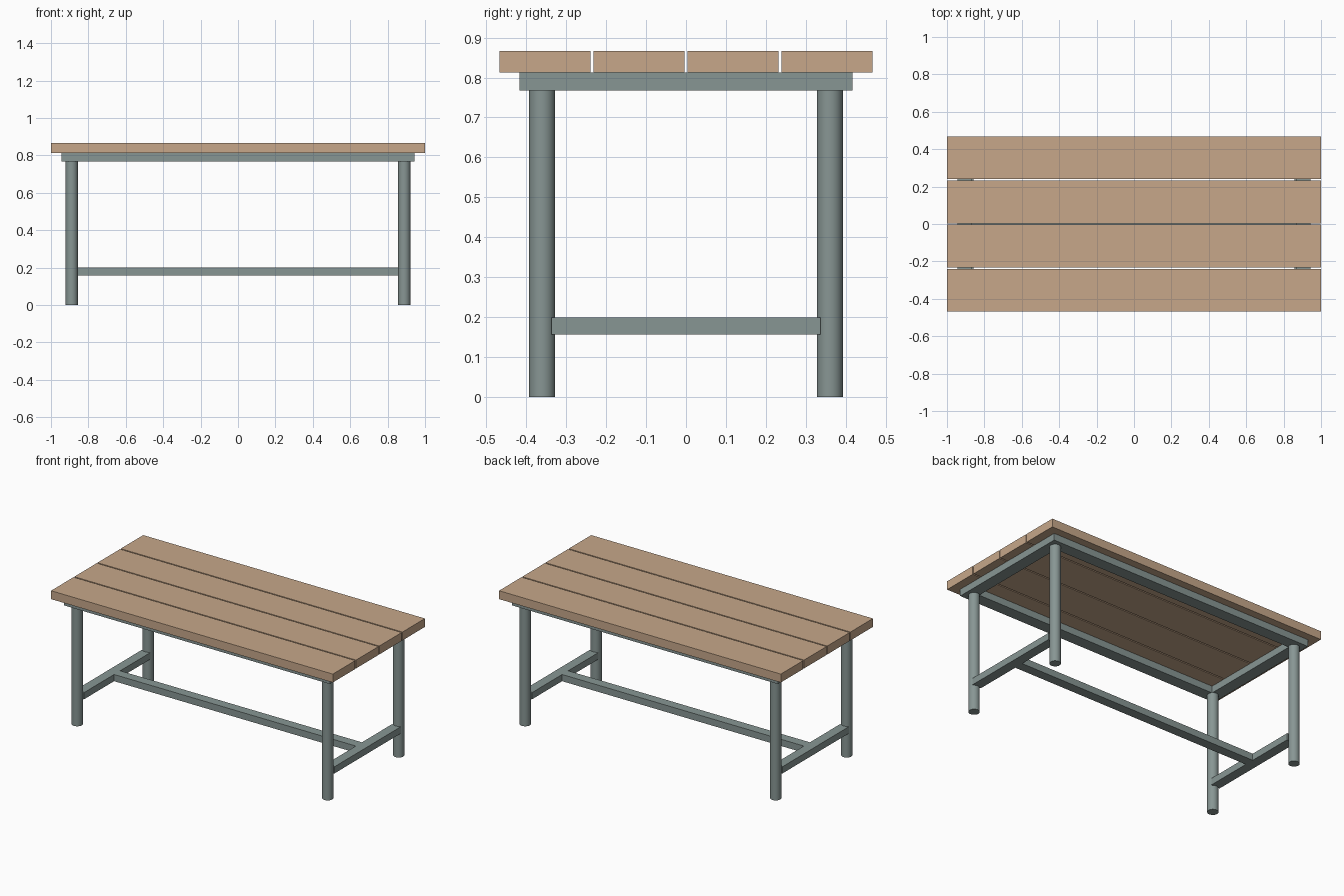
import bpy, bmesh, math

if "Cube" in bpy.data.objects:
    bpy.data.objects.remove(bpy.data.objects["Cube"])


def material(name, rgb):
    m = bpy.data.materials.new(name)
    m.diffuse_color = (*rgb, 1.0)
    m.use_nodes = True
    m.node_tree.nodes["Principled BSDF"].inputs["Base Color"].default_value = m.diffuse_color
    return m


WOOD = material("light wood", (0.57, 0.39, 0.255))
METAL = material("grey green metal", (0.245, 0.305, 0.295))


def box(name, x0, x1, y0, y1, z0, z1, mat):
    bpy.ops.mesh.primitive_cube_add(size=1)
    ob = bpy.context.object
    ob.name = name
    for v in ob.data.vertices:
        v.co = ((x0 + x1) / 2 + v.co.x * (x1 - x0),
                (y0 + y1) / 2 + v.co.y * (y1 - y0),
                (z0 + z1) / 2 + v.co.z * (z1 - z0))
    ob.data.materials.append(mat)
    return ob


FRAME_Z, TOP_Z, HEIGHT = 0.768, 0.812, 0.866
LEG_X, LEG_Y, LEG_R = 0.889, 0.36, 0.0325

# tabletop planks with narrow gaps
pitch, width = 0.2355, 0.2275
for i in range(4):
    yc = (i - 1.5) * pitch
    box(f"plank_{i + 1}", -1, 1, yc - width / 2, yc + width / 2, TOP_Z, HEIGHT, WOOD)

# rectangular frame under the top, swept as one mitred ring
bm = bmesh.new()
rings = []
for hx, hy, z in ((0.944, 0.417, FRAME_Z), (0.944, 0.417, TOP_Z),
                  (0.867, 0.34, TOP_Z), (0.867, 0.34, FRAME_Z)):
    rings.append([bm.verts.new((sx * hx, sy * hy, z))
                  for sx, sy in ((-1, -1), (1, -1), (1, 1), (-1, 1))])
for a in range(4):
    r, s = rings[a], rings[(a + 1) % 4]
    for k in range(4):
        n = (k + 1) % 4
        bm.faces.new((r[k], r[n], s[n], s[k]))
bmesh.ops.recalc_face_normals(bm, faces=bm.faces[:])
me = bpy.data.meshes.new("top_frame")
bm.to_mesh(me)
bm.free()
me.materials.append(METAL)
bpy.context.collection.objects.link(bpy.data.objects.new("top_frame", me))

# round legs
for sx, side in ((-1, "left"), (1, "right")):
    for sy, end in ((-1, "front"), (1, "back")):
        bpy.ops.mesh.primitive_cylinder_add(vertices=48, radius=LEG_R, depth=FRAME_Z,
                                            location=(sx * LEG_X, sy * LEG_Y, FRAME_Z / 2))
        leg = bpy.context.object
        leg.name = f"{end}_{side}_leg"
        leg.data.materials.append(METAL)
        bpy.ops.object.shade_smooth_by_angle(angle=math.radians(40))

# H-shaped lower stretchers
HALF = 0.031
for sx, side in ((-1, "left"), (1, "right")):
    box(f"{side}_stretcher", sx * LEG_X - HALF, sx * LEG_X + HALF,
        -0.3365, 0.3365, 0.157, 0.2, METAL)
box("long_stretcher", -LEG_X + HALF, LEG_X - HALF, -HALF, HALF, 0.157, 0.2, METAL)
